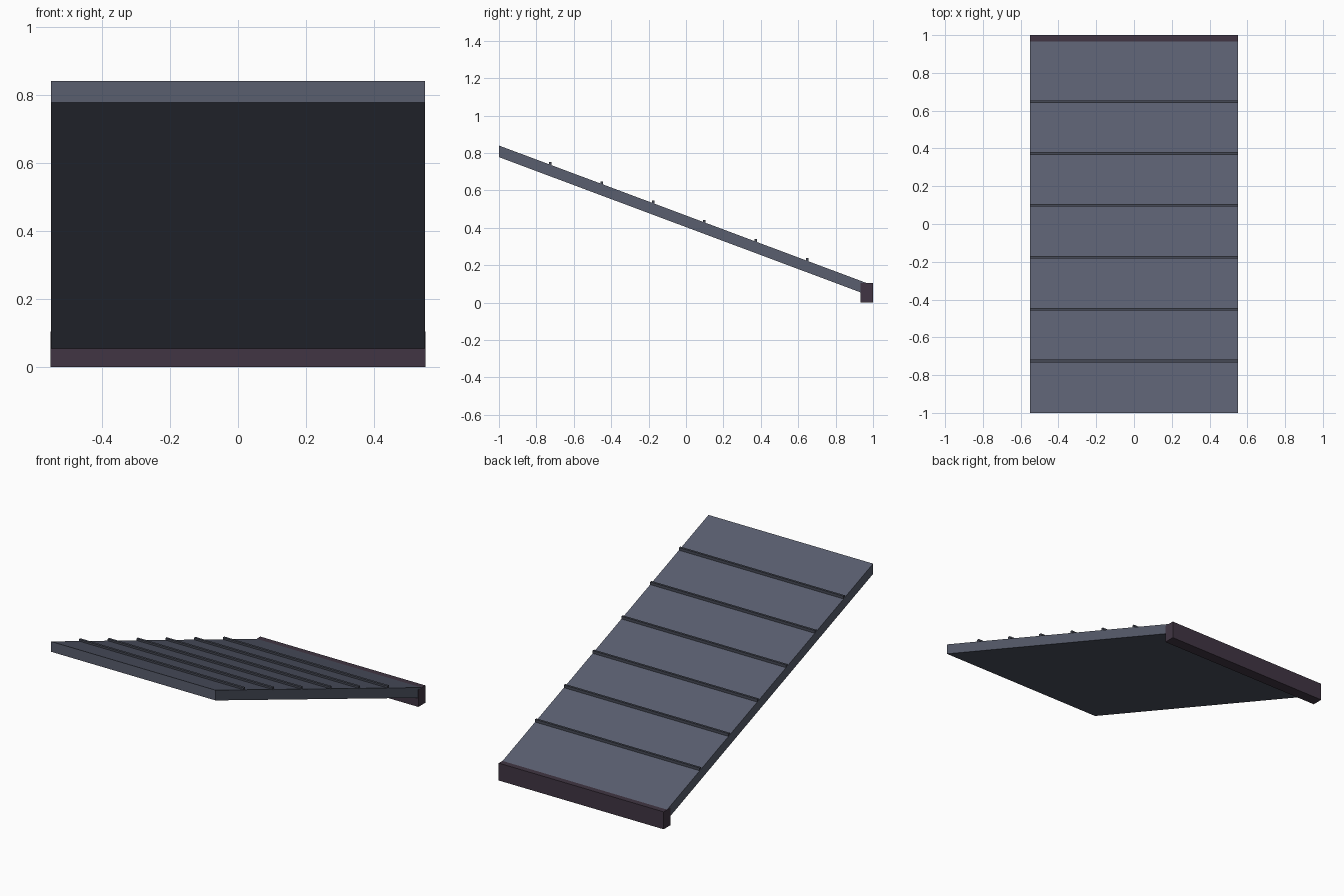
import bpy
import bmesh

cube = bpy.data.objects.get("Cube")
if cube:
    bpy.data.objects.remove(cube, do_unlink=True)

HALF_WIDTH = 0.55
TOP_Z = 0.84        # upper surface height at the high edge
SLOPE = -0.374      # rise per unit of y
THICK = 0.062       # vertical thickness of the slab
SLAB_END = 0.967


def surface(y):
    return TOP_Z + SLOPE * (y + 1)


def material(name, colour):
    mat = bpy.data.materials.new(name)
    mat.use_nodes = True
    mat.diffuse_color = (*colour, 1)
    mat.node_tree.nodes["Principled BSDF"].inputs["Base Color"].default_value = (*colour, 1)
    return mat


def extrude_profile(name, profile, half, mat):
    """Sweep a y-z outline across the width."""
    bm = bmesh.new()
    face = bm.faces.new([bm.verts.new((-half, y, z)) for y, z in profile])
    swept = bmesh.ops.extrude_face_region(bm, geom=[face])
    verts = [v for v in swept["geom"] if isinstance(v, bmesh.types.BMVert)]
    bmesh.ops.translate(bm, verts=verts, vec=(2 * half, 0, 0))
    bmesh.ops.recalc_face_normals(bm, faces=bm.faces)
    mesh = bpy.data.meshes.new(name)
    bm.to_mesh(mesh)
    bm.free()
    mesh.materials.append(mat)
    obj = bpy.data.objects.new(name, mesh)
    bpy.context.collection.objects.link(obj)
    return obj


def box_profile(y0, y1, z0, z1):
    return [(y0, z0), (y1, z0), (y1, z1), (y0, z1)]


slate = material("slate", (0.100, 0.112, 0.158))
dark_slate = material("dark slate", (0.060, 0.066, 0.090))
dark_wood = material("dark plum wood", (0.052, 0.036, 0.056))

# Sloping roof slab with plumb-cut ends
extrude_profile("roof_slab", [
    (-1, surface(-1) - THICK), (SLAB_END, surface(SLAB_END) - THICK),
    (SLAB_END, surface(SLAB_END)), (-1, surface(-1))], HALF_WIDTH, slate)

# Thin battens across the slope
for i in range(6):
    y = -0.725 + 0.2745 * i
    z = surface(y)
    extrude_profile(f"batten_{i + 1}",
                    box_profile(y - 0.007, y + 0.007, z - 0.006, z + 0.014),
                    HALF_WIDTH, dark_slate)

# Fascia board along the low edge, a hair wider so its ends cover the slab
extrude_profile("fascia_board", box_profile(0.934, 1, 0, 0.105),
                HALF_WIDTH + 0.001, dark_wood)
